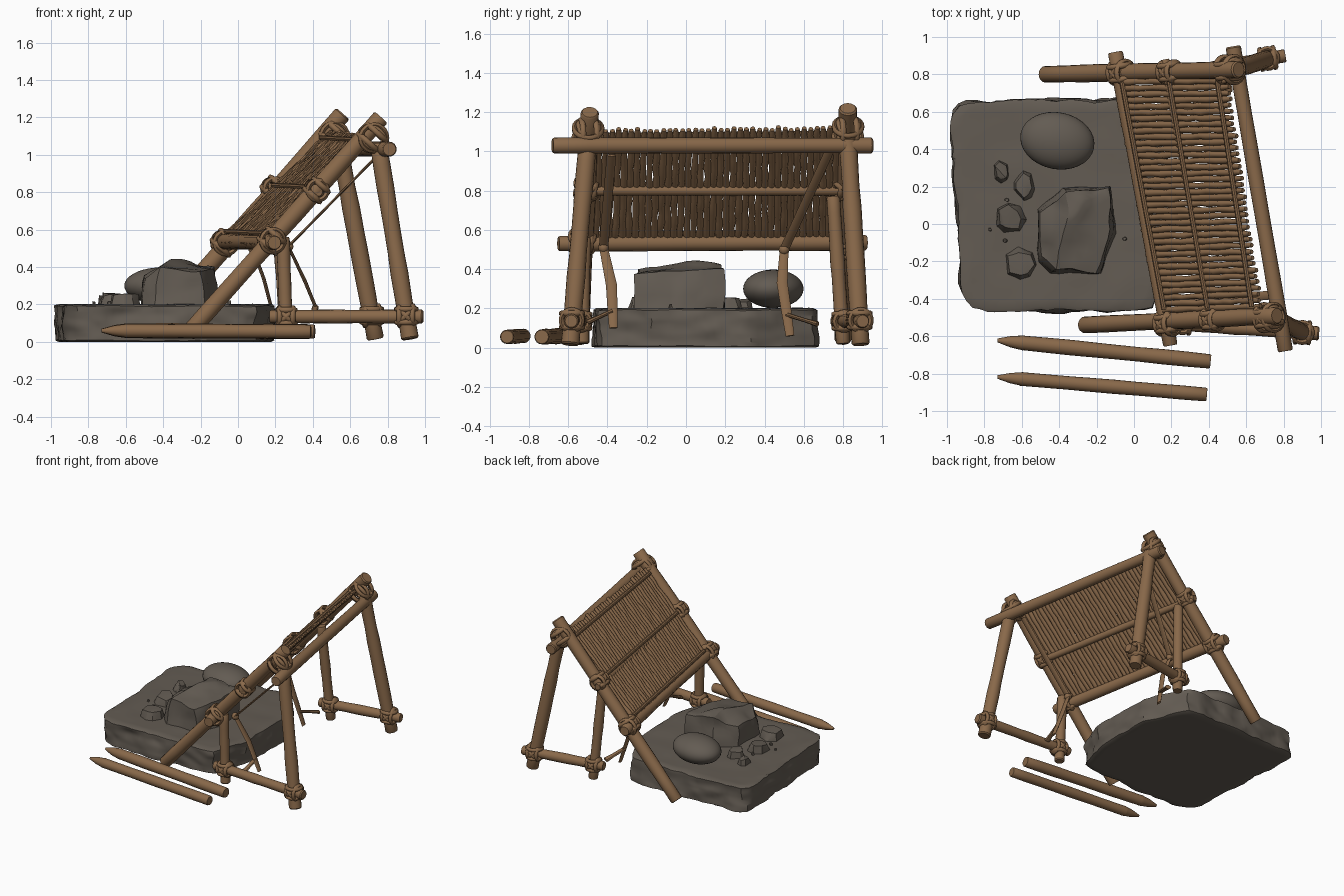
import bpy, bmesh, math, random
from mathutils import Vector, noise

if "Cube" in bpy.data.objects:
    bpy.data.objects.remove(bpy.data.objects["Cube"])
random.seed(4)

def material(name, col):
    m = bpy.data.materials.new(name)
    m.diffuse_color = (*col, 1)
    m.use_nodes = True
    m.node_tree.nodes["Principled BSDF"].inputs["Base Color"].default_value = m.diffuse_color
    return m

WOOD = material("brown wood", (0.25, 0.14, 0.068))
STONE = material("grey stone", (0.125, 0.106, 0.086))

def finish(name, bm, mat, angle=40):
    bmesh.ops.recalc_face_normals(bm, faces=bm.faces)
    me = bpy.data.meshes.new(name)
    bm.to_mesh(me)
    bm.free()
    ob = bpy.data.objects.new(name, me)
    bpy.context.collection.objects.link(ob)
    me.materials.append(mat)
    bpy.ops.object.select_all(action='DESELECT')
    ob.select_set(True)
    bpy.context.view_layer.objects.active = ob
    bpy.ops.object.shade_smooth_by_angle(angle=math.radians(angle))
    return ob

def tube(bm, pts, radii, sides=14, closed=False, flat=1.0, side=Vector((0, 1, 0))):
    """Sweep a round or flattened section along a path."""
    pts = [Vector(p) for p in pts]
    n, rings = len(pts), []
    for i, p in enumerate(pts):
        a = pts[i - 1] if (closed or i) else p
        b = pts[(i + 1) % n] if (closed or i < n - 1) else p
        t = (b - a).normalized()
        u = (side - t * side.dot(t)).normalized()
        w = t.cross(u)
        rings.append([bm.verts.new(p + radii[i] * (math.cos(k * math.tau / sides) * u
                      + flat * math.sin(k * math.tau / sides) * w)) for k in range(sides)])
    for i in range(n if closed else n - 1):
        r, s = rings[i], rings[(i + 1) % n]
        for k in range(sides):
            bm.faces.new((r[k], r[(k + 1) % sides], s[(k + 1) % sides], s[k]))
    if not closed:
        bm.faces.new(rings[0][::-1])
        bm.faces.new(rings[-1])

def side_for(d):
    return Vector((0, 0, 1)) if abs(d.normalized().z) < 0.5 else Vector((0, 1, 0)) if abs(d.normalized().y) < 0.5 else Vector((1, 0, 0))

def pole(name, a, b, r, tip=0.0):
    """Slightly uneven log with eased ends; tip sharpens the start."""
    a, b = Vector(a), Vector(b)
    L = (b - a).length
    ts = [0, 0.008 / L] + [k / 9 for k in range(1, 9)] + [1 - 0.008 / L, 1]
    rs = [r * random.uniform(0.95, 1.05) for _ in ts]
    rs[0] = rs[-1] = r * 0.86
    if tip:
        ts[1:2] = [tip * 0.5 / L, tip / L]
        rs[0:2] = [r * 0.25, r * 0.75, r]
    bm = bmesh.new()
    tube(bm, [a.lerp(b, t) for t in ts], rs, 16, side=side_for(b - a))
    return finish(name, bm, WOOD)

def lashing(name, c, d1, d2, size):
    """Rope turns around both crossing poles plus one diagonal turn."""
    c, d1, d2 = Vector(c), Vector(d1).normalized(), Vector(d2).normalized()
    bm = bmesh.new()
    for axis, off in ((d1, 0.035), (d1, -0.035), (d2, 0.035), (d2, -0.035), (d1 + d2, 0), (d1 - d2, 0)):
        axis = axis.normalized()
        s = side_for(axis)
        u = (s - axis * s.dot(axis)).normalized()
        w = axis.cross(u)
        ring = [c + axis * off + size * (math.cos(k * math.tau / 20) * u + math.sin(k * math.tau / 20) * w)
                for k in range(20)]
        tube(bm, ring, [0.015] * 20, 6, True, side=axis)
    finish(name, bm, WOOD, 60)

# sloping rails
N0, N1 = Vector((-0.27, -0.54, 0.04)), Vector((0.765, -0.49, 1.2))
F0, F1 = Vector((-0.48, 0.8, 0.04)), Vector((0.56, 0.825, 1.22))
pole("near_rail", N0, N1, 0.046)
pole("far_rail", F0, F1, 0.046)

# crossbars
pole("lower_crossbar", (0.195, -0.65, 0.53), (-0.1, 0.92, 0.535), 0.04)
pole("upper_crossbar", (0.81, -0.68, 1.03), (0.53, 0.95, 1.03), 0.04)
pole("middle_batten", (0.43, -0.55, 0.8), (0.165, 0.88, 0.8), 0.025)

# rear legs, short posts and ground bars
pole("near_leg", (0.92, -0.59, 0.015), (0.75, -0.5, 1.06), 0.046)
pole("far_leg", (0.735, 0.89, 0.015), (0.54, 0.825, 1.06), 0.046)
pole("near_post", (0.26, -0.53, 0.02), (0.24, -0.52, 0.56), 0.036)
pole("far_post", (0.26, 0.8, 0.02), (0.21, 0.75, 0.77), 0.036)
pole("near_ground_bar", (0.17, -0.53, 0.135), (0.99, -0.585, 0.135), 0.036)
pole("far_ground_bar", (0.17, 0.79, 0.135), (0.81, 0.9, 0.135), 0.036)

# rope lashings at the joints
bar, up = Vector((-0.17, 1, 0)), Vector((0, 0, 1))
nd, fd = N1 - N0, F1 - F0
for name, c, d1, d2, s in (
        ("near_lower", (0.18, -0.53, 0.54), nd, bar, 0.06), ("far_lower", (-0.07, 0.81, 0.53), fd, bar, 0.06),
        ("near_middle", (0.42, -0.51, 0.81), nd, bar, 0.052), ("far_middle", (0.19, 0.815, 0.82), fd, bar, 0.052),
        ("near_upper", (0.72, -0.5, 1.09), nd, bar, 0.07), ("far_upper", (0.51, 0.825, 1.1), fd, bar, 0.07),
        ("near_leg_foot", (0.9, -0.58, 0.14), up, (1, -0.06, 0), 0.053),
        ("far_leg_foot", (0.715, 0.885, 0.14), up, (1, 0.15, 0), 0.053),
        ("near_post_foot", (0.26, -0.535, 0.135), up, (1, -0.06, 0), 0.046),
        ("far_post_foot", (0.255, 0.8, 0.135), up, (1, 0.15, 0), 0.046)):
    lashing(name + "_lashing", c, d1, d2, s)

# reed mat
bm = bmesh.new()
COUNT = 38
low_n, low_f = Vector((0.13, -0.46, 0.52)), Vector((-0.1, 0.76, 0.53))
top_n, top_f = Vector((0.68, -0.44, 1.11)), Vector((0.5, 0.765, 1.12))
for i in range(COUNT):
    f = i / (COUNT - 1)
    a, b = low_n.lerp(low_f, f), top_n.lerp(top_f, f)
    e = (b - a) * random.uniform(-0.012, 0.012)
    m = 15
    pts = [a.lerp(b, k / m) + e + Vector((0, random.uniform(-.003, .003), random.uniform(-.003, .003)))
           for k in range(m + 1)]
    rs = [random.uniform(0.014, 0.02) for _ in pts]
    rs[0] = rs[-1] = 0.012
    tube(bm, pts, rs, 8)
finish("reed_mat", bm, WOOD, 50)

# cords binding the mat
bm = bmesh.new()
lift = Vector((-0.012, 0, 0.012))
for t in (0.08, 0.5, 0.93):
    a, b = low_n.lerp(top_n, t), low_f.lerp(top_f, t)
    tube(bm, [a + lift, b + lift], [0.014] * 2, 8, side=up)
finish("mat_cords", bm, WOOD)

# straps below the mat with hanging tails
for name, top, knot, mid, end, fork in (
        ("near", (0.73, -0.38, 0.98), (0.27, -0.42, 0.51), (0.36, -0.38, 0.32), (0.45, -0.37, 0.1), (0.4, -0.5, 0.13)),
        ("far", (0.52, 0.73, 1.0), (0.08, 0.5, 0.5), (0.14, 0.49, 0.33), (0.21, 0.53, 0.06), (0.24, 0.67, 0.12))):
    bm = bmesh.new()
    tube(bm, [top, knot], [0.024, 0.024], 8, flat=0.3)
    tube(bm, [knot, mid, Vector(mid).lerp(Vector(end), 0.5), end], [0.022, 0.028, 0.026, 0.022], 8, flat=0.35)
    branch = Vector(mid).lerp(Vector(end), 0.6)
    tube(bm, [branch, branch.lerp(Vector(fork), 0.6), fork], [0.018, 0.018, 0.024], 8, flat=0.6, side=Vector((1, 0, 0)))
    bmesh.ops.create_uvsphere(bm, u_segments=10, v_segments=6, radius=0.028)
    bmesh.ops.translate(bm, verts=bm.verts[-52:], vec=knot)
    finish(name + "_strap", bm, WOOD)

# sharpened stakes lying on the ground
pole("inner_stake", (-0.73, -0.622, 0.06), (0.41, -0.735, 0.055), 0.04, tip=0.14)
pole("outer_stake", (-0.73, -0.818, 0.06), (0.39, -0.912, 0.055), 0.037, tip=0.14)

# rough stone slab
bm = bmesh.new()
bmesh.ops.create_cube(bm, size=2)
bmesh.ops.subdivide_edges(bm, edges=bm.edges, cuts=23, use_grid_fill=True)
for v in bm.verts:
    x, y, z = v.co
    k = 1 - 0.03 * (abs(z) > 0.95)
    round_y = 0.1 + 0.565 * y * k * (1 - 0.04 * abs(x) ** 8)
    left = -0.95 - 0.035 * y + 0.05 * abs(y) ** 10
    right = 0.19 - 0.16 * max(0, (y - 0.4) / 0.6) - 0.09 * max(0, (-y - 0.5) / 0.5)
    mid, half = (left + right) / 2, (right - left) / 2
    p = Vector((mid + half * x * k, round_y, 0.1 + 0.1 * z))
    edge = max(abs(x), abs(y)) > 0.99
    d = noise.noise_vector(p * 6) * 0.02 + noise.noise_vector(p * 15) * (0.014 if edge else 0.004)
    d.z *= 0.3
    p += d
    p.z = 0 if z < -0.99 else max(p.z, 0)
    v.co = p
finish("stone_slab", bm, STONE, 35)

def rock(name, pts, cuts, amp, freq):
    """Hull of a few points, roughened."""
    bm = bmesh.new()
    for p in pts:
        bm.verts.new(p)
    out = bmesh.ops.convex_hull(bm, input=bm.verts)
    bmesh.ops.delete(bm, geom=[g for g in out["geom_interior"] if isinstance(g, bmesh.types.BMVert)], context='VERTS')
    bmesh.ops.subdivide_edges(bm, edges=bm.edges, cuts=cuts, use_grid_fill=True)
    bmesh.ops.triangulate(bm, faces=bm.faces)
    for v in bm.verts:
        v.co += noise.noise_vector(v.co * freq) * amp
    finish(name, bm, STONE, 28)

# large block
rock("large_block", [(-.51, -.2, .19), (-.46, -.26, .19), (-.18, -.27, .19), (-.1, -.05, .19), (-.12, .2, .19),
     (-.38, .19, .19), (-.52, .07, .19), (-.5, -.18, .34), (-.42, -.24, .39), (-.2, -.25, .37), (-.12, -.03, .39),
     (-.13, .19, .4), (-.36, .17, .43), (-.5, .06, .35), (-.36, 0, .44), (-.25, .12, .43)], 4, 0.018, 9)

# small stones
for i, (x, y, w, h, t) in enumerate(((-.71, .28, .045, .065, .05), (-.585, .205, .06, .085, .06),
                                     (-.66, .03, .09, .085, .065), (-.61, -.21, .09, .09, .06),
                                     (-.68, .13, .012, .012, .02), (-.69, -.09, .015, .012, .02),
                                     (-.05, -.08, .015, .012, .02), (-.77, -.03, .012, .012, .02))):
    pts = []
    for k in range(7):
        a = k * math.tau / 7 + random.uniform(-0.3, 0.3)
        for z, s in ((0.19, 1), (0.2 + t * random.uniform(0.6, 1), random.uniform(0.6, 0.9))):
            pts.append((x + w * s * math.cos(a), y + h * s * math.sin(a), z))
    rock(f"small_stone_{i + 1}", pts, 1, 0.004, 25)

# smooth rounded boulder
bm = bmesh.new()
bmesh.ops.create_uvsphere(bm, u_segments=32, v_segments=18, radius=1)
for v in bm.verts:
    x, y, z = v.co.x * 0.2, v.co.y * 0.152, v.co.z * 0.098
    c, s = math.cos(-0.2), math.sin(-0.2)
    v.co = (-0.41 + x * c - y * s, 0.445 + x * s + y * c, 0.3 + z)
finish("round_boulder", bm, STONE, 60)
